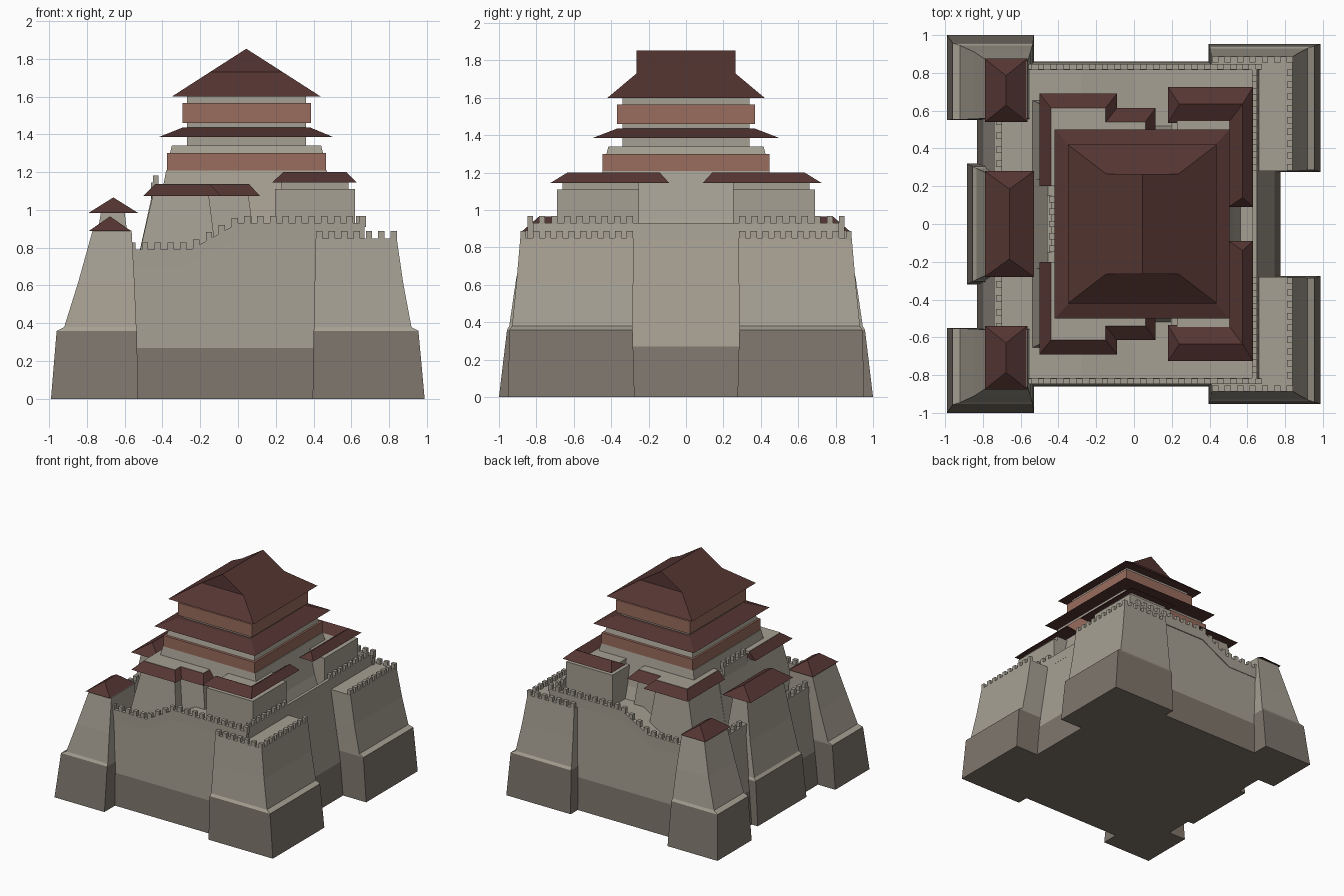
import bpy, bmesh

if "Cube" in bpy.data.objects:
    bpy.data.objects.remove(bpy.data.objects["Cube"])

def material(name, rgb):
    m = bpy.data.materials.new(name)
    m.diffuse_color = (*rgb, 1)
    m.use_nodes = True
    m.node_tree.nodes["Principled BSDF"].inputs["Base Color"].default_value = m.diffuse_color
    return m

STONE = material("stone", (0.38, 0.35, 0.29))
DARK = material("dark_stone", (0.21, 0.18, 0.15))
ROOF = material("roof_tile", (0.09, 0.036, 0.032))
BRICK = material("brick", (0.32, 0.15, 0.11))

def finish(name, bm, mat):
    bmesh.ops.remove_doubles(bm, verts=bm.verts, dist=1e-5)
    bmesh.ops.recalc_face_normals(bm, faces=bm.faces)
    me = bpy.data.meshes.new(name)
    bm.to_mesh(me)
    bm.free()
    me.materials.append(mat)
    ob = bpy.data.objects.new(name, me)
    bpy.context.collection.objects.link(ob)
    return ob

def add_loft(bm, loops, top=True):
    rings = [[bm.verts.new(p) for p in loop] for loop in loops]
    n = len(rings[0])
    for a, b in zip(rings, rings[1:]):
        for i in range(n):
            j = (i + 1) % n
            bm.faces.new((a[i], a[j], b[j], b[i]))
    bm.faces.new(rings[0])
    if top:
        bm.faces.new(rings[-1])

def rect(x0, x1, y0, y1, z):
    return [(x0, y0, z), (x1, y0, z), (x1, y1, z), (x0, y1, z)]

def block(name, sections, mat, s=1):
    """Stack of rectangles (x0, x1, y0, y1, z); s=-1 mirrors in y."""
    bm = bmesh.new()
    add_loft(bm, [[(x, s * y, z) for x, y, z in rect(*q)] for q in sections])
    return finish(name, bm, mat)

def box(name, x0, x1, y0, y1, z0, z1, mat, s=1):
    return block(name, [(x0, x1, y0, y1, z0), (x0, x1, y0, y1, z1)], mat, s)

def hip_roof(name, x0, x1, y0, y1, z0, z1, r, s=1):
    bm = bmesh.new()
    xm = (x0 + x1) / 2
    add_loft(bm, [[(x, s * y, z) for x, y, z in l] for l in
                  (rect(x0, x1, y0, y1, z0), rect(xm, xm, y0 + r, y1 - r, z1))], False)
    return finish(name, bm, ROOF)

def merlons(name, a, b, za, h=0.038, w=0.034, t=0.03, pitch=0.066):
    """Row of merlons from a to b; za gives the wall height at x."""
    bm = bmesh.new()
    dx, dy = b[0] - a[0], b[1] - a[1]
    n = max(1, round((abs(dx) + abs(dy)) / pitch))
    hx, hy = (w / 2, t / 2) if abs(dx) > abs(dy) else (t / 2, w / 2)
    for i in range(n + 1):
        x, y = a[0] + dx * i / n, a[1] + dy * i / n
        z = za(x)
        add_loft(bm, [rect(x - hx, x + hx, y - hy, y + hy, z - 0.02),
                      rect(x - hx, x + hx, y - hy, y + hy, z + h)])
    return finish(name, bm, STONE)

def wall_top(x):
    return 0.79 + 0.14 * min(1, max(0, (x + 0.25) / 0.25))

# Main fortress body: dark plinth and stepped upper mass
block("body_plinth", [(-0.83, 0.775, -0.86, 0.86, 0), (-0.80, 0.745, -0.852, 0.852, 0.27)], DARK)
profile = [(-0.80, 0.27), (0.745, 0.27), (0.66, 0.85), (0.0, 0.85), (-0.28, 0.70), (-0.74, 0.70)]
bm = bmesh.new()
add_loft(bm, [[(x, s * (0.852 - 0.02 * (z - 0.27)), z) for x, z in profile] for s in (-1, 1)])
finish("body_upper", bm, STONE)

# East and west curtain parapets
block("east_parapet", [(0.625, 0.662, -0.84, 0.84, 0.84), (0.625, 0.65, -0.84, 0.84, 0.93)], STONE)
box("west_parapet", -0.74, -0.70, -0.6, 0.6, 0.68, 0.79, STONE)

for s, side in ((-1, "front"), (1, "back")):
    # Long parapet that climbs from west to east
    pts = [(-0.6, 0.70), (-0.28, 0.70), (0, 0.85), (0.67, 0.85),
           (0.67, 0.93), (0, 0.93), (-0.25, 0.79), (-0.6, 0.79)]
    bm = bmesh.new()
    add_loft(bm, [[(x, s * y, z) for x, z in pts] for y in (0.815, 0.848)])
    finish(side + "_parapet", bm, STONE)
    merlons(side + "_merlons", (-0.56, s * 0.832), (0.66, s * 0.832), wall_top)
    merlons(side + "_east_merlons", (0.638, s * 0.30), (0.638, s * 0.77), lambda x: 0.93, t=0.025)
    merlons(side + "_west_merlons", (-0.715, s * 0.32), (-0.715, s * 0.54), lambda x: 0.79)

    # Large east corner bastion
    block(side + "_east_bastion_base", [(0.395, 0.988, 0.275, 0.953, 0), (0.40, 0.955, 0.285, 0.943, 0.36)], DARK, s)
    block(side + "_east_bastion", [(0.40, 0.955, 0.285, 0.943, 0.36), (0.403, 0.918, 0.285, 0.93, 0.38),
                                   (0.406, 0.875, 0.282, 0.907, 0.61), (0.41, 0.84, 0.28, 0.886, 0.85)], STONE, s)
    merlons(side + "_bastion_long_merlons", (0.43, s * 0.871), (0.825, s * 0.871), lambda x: 0.85)
    merlons(side + "_bastion_end_merlons", (0.825, s * 0.30), (0.825, s * 0.80), lambda x: 0.85)

    # Tapered west corner tower
    block(side + "_west_tower_base", [(-0.99, -0.53, 0.55, 1.0, 0), (-0.96, -0.535, 0.553, 0.957, 0.36)], DARK, s)
    block(side + "_west_tower", [(-0.96, -0.535, 0.553, 0.957, 0.36), (-0.92, -0.538, 0.553, 0.945, 0.38),
                                 (-0.845, -0.548, 0.556, 0.91, 0.62), (-0.77, -0.563, 0.56, 0.86, 0.89)], STONE, s)
    hip_roof(side + "_west_tower_roof", -0.79, -0.565, 0.54, 0.875, 0.888, 0.966, 0.09, s)

    # East hall with L-shaped ridged roof
    box(side + "_east_hall", 0.195, 0.62, 0.25, 0.69, 0.80, 1.11, STONE, s)
    box(side + "_east_hall_eaves", 0.23, 0.585, 0.25, 0.66, 1.10, 1.15, STONE, s)
    low = [(0.18, 0.725), (0.63, 0.725), (0.63, 0.09), (0.50, 0.09), (0.50, 0.535), (0.18, 0.535)]
    top = [(0.24, 0.635), (0.575, 0.635), (0.575, 0.14)]
    bm = bmesh.new()
    add_loft(bm, [[(x, s * y, 1.145) for x, y in low],
                  [(x, s * y, 1.20) for x, y in top + top[::-1]]], False)
    finish(side + "_east_hall_roof", bm, ROOF)

    # West hall: two stepped masses under a skirt roof
    block(side + "_west_hall", [(-0.55, -0.10, 0.1, 0.66, 0.65), (-0.45, -0.155, 0.1, 0.615, 1.08)], STONE, s)
    block(side + "_west_hall_step", [(-0.3, 0.10, 0.1, 0.57, 0.75), (-0.3, 0.055, 0.1, 0.54, 1.08)], STONE, s)
    low = [(-0.5, 0.2), (-0.5, 0.69), (-0.09, 0.69), (-0.09, 0.615),
           (0.115, 0.615), (0.115, 0.4), (-0.3, 0.4), (-0.3, 0.2)]
    top = [(-0.44, 0.2), (-0.44, 0.615), (-0.15, 0.615), (-0.15, 0.54),
           (0.06, 0.54), (0.06, 0.4), (-0.3, 0.4), (-0.3, 0.2)]
    bm = bmesh.new()
    add_loft(bm, [[(x, s * y, 1.075) for x, y in low], [(x, s * y, 1.135) for x, y in top]])
    finish(side + "_west_hall_roof", bm, ROOF)
    bm = bmesh.new()
    add_loft(bm, [[(x, s * y, z) for x, y in top] for z in (1.12, 1.138)])
    finish(side + "_west_hall_terrace", bm, STONE)

# West gate tower
block("gate_tower_base", [(-0.885, -0.53, -0.32, 0.32, 0), (-0.855, -0.53, -0.305, 0.305, 0.36)], DARK)
block("gate_tower", [(-0.855, -0.53, -0.305, 0.305, 0.36), (-0.835, -0.535, -0.295, 0.295, 0.38),
                     (-0.78, -0.56, -0.27, 0.27, 0.66), (-0.725, -0.60, -0.235, 0.235, 0.99)], STONE)
hip_roof("gate_tower_roof", -0.79, -0.53, -0.28, 0.28, 0.985, 1.066, 0.095)

# West terrace between the halls
block("west_terrace", [(-0.55, -0.3, -0.25, 0.25, 0.65), (-0.455, -0.3, -0.22, 0.22, 1.08)], STONE)
box("west_terrace_parapet", -0.46, -0.435, -0.15, 0.15, 1.05, 1.145, STONE)
merlons("west_terrace_merlons", (-0.435, -0.13), (-0.435, 0.13), lambda x: 1.145)

# Keep: flared stone core, balconies, tiers
block("keep_core", [(-0.48, 0.60, -0.55, 0.55, 0.75), (-0.43, 0.53, -0.49, 0.49, 0.95),
                    (-0.38, 0.47, -0.445, 0.445, 1.21)], STONE)
box("keep_lower_balcony", -0.375, 0.465, -0.447, 0.447, 1.21, 1.30, BRICK)
block("keep_lower_tier", [(-0.36, 0.45, -0.425, 0.425, 1.30), (-0.35, 0.44, -0.415, 0.415, 1.34)], STONE)
box("keep_middle_tier", -0.27, 0.36, -0.34, 0.34, 1.33, 1.62, STONE)
block("keep_lower_roof", [(-0.42, 0.505, -0.50, 0.50, 1.385), (-0.295, 0.385, -0.37, 0.37, 1.435)], ROOF)
box("keep_upper_balcony", -0.295, 0.387, -0.369, 0.369, 1.46, 1.565, BRICK)

# Hip-and-gable top roof
bm = bmesh.new()
add_loft(bm, [rect(-0.35, 0.438, -0.42, 0.42, 1.60), rect(-0.148, 0.236, -0.265, 0.265, 1.73),
              rect(0.044, 0.044, -0.265, 0.265, 1.853)], False)
finish("keep_top_roof", bm, ROOF)
